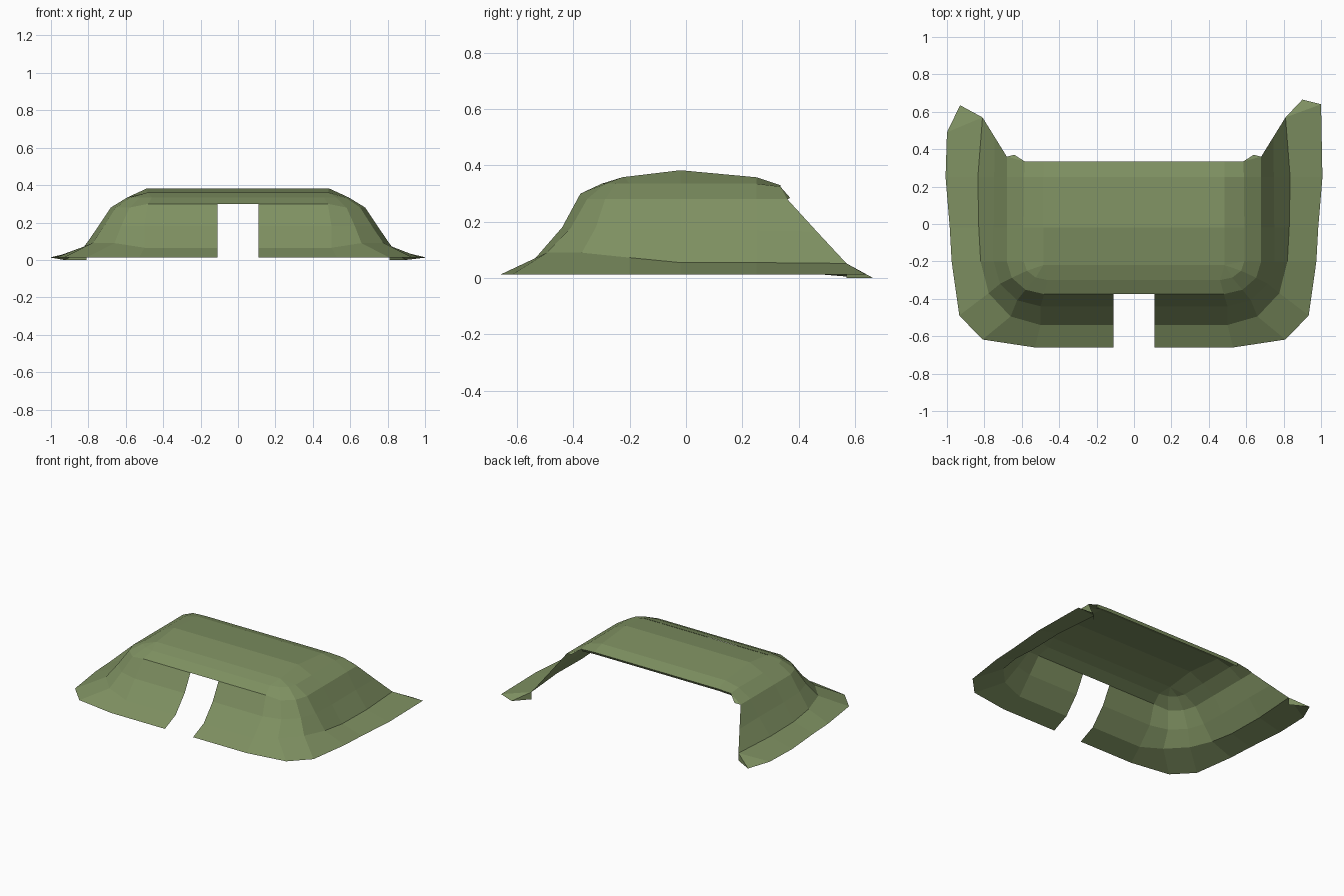
import bpy
import bmesh
from math import sin, cos, radians

old = bpy.data.objects.get("Cube")
if old:
    bpy.data.objects.remove(old, do_unlink=True)

olive = bpy.data.materials.new("olive_canvas")
olive.use_nodes = True
colour = (0.21, 0.28, 0.12, 1)
olive.diffuse_color = colour
olive.node_tree.nodes["Principled BSDF"].inputs["Base Color"].default_value = colour
olive.node_tree.nodes["Principled BSDF"].inputs["Roughness"].default_value = 0.9

DOOR = 0.11          # half width of the doorway
SHOULDER = -0.2      # where the front corner turns into the side


def contour(front, corner, side, back, heights, fullness=1.0, crown=0.0, turn=SHOULDER):
    """Half of one U-shaped loop, from the middle of the front to the open back."""
    z_front, z_corner, z_side, z_back = heights
    pts = [(0, front, z_front), (DOOR, front, z_front), (corner, front, z_front)]
    for a in (radians(30), radians(60)):
        pts.append((corner + (side - corner) * sin(a) ** fullness,
                    turn - (turn - front) * cos(a) ** fullness, z_corner))
    pts.append((side, turn, (z_corner + z_side) / 2))
    back_x, back_y = back
    pts.append((side + 0.01 * (back_x > 0.8), -0.02, z_side + crown))
    pts.append(((side + back_x) / 2 + 0.02 * (back_x > 0.8), 0.25, z_side))
    pts.append((back_x, back_y, z_back))
    return pts


def canopy_contours(hem_back):
    return [
        contour(-0.66, 0.53, 0.975, hem_back, (0.012,) * 4, fullness=0.67),
        contour(-0.54, 0.50, 0.82, (0.81, 0.57), (0.065, 0.09, 0.055, 0.052)),
        contour(-0.44, 0.50, 0.75, (0.745, 0.465), (0.18, 0.18, 0.17, 0.165)),
        contour(-0.375, 0.48, 0.68, (0.68, 0.36), (0.30, 0.28, 0.28, 0.28)),
        contour(-0.30, 0.46, 0.59, (0.585, 0.335), (0.335, 0.335, 0.335, 0.325)),
        contour(-0.22, 0.485, 0.485, (0.485, 0.335), (0.36, 0.36, 0.358, 0.33),
                crown=0.025, turn=-0.22),
    ]


bm = bmesh.new()


def face(points, s):
    """Add a face on the side s, dropping repeated corners."""
    pts = list(dict.fromkeys(points))
    if len(pts) < 3:
        return
    if s < 0:
        pts.reverse()
    bm.faces.new([bm.verts.new((s * x, y, z)) for x, y, z in pts])


# Each half: the left and right rear corners of the hem differ slightly
halves = {1: ((1.0, 0.64), (0.90, 0.665, 0.0)),
          -1: ((1.0, 0.49), (0.93, 0.635, 0.0))}
for s, (hem_back, tip) in halves.items():
    rings = canopy_contours(hem_back)
    # Walls and shoulders, leaving the doorway open below the fourth contour
    for level, (low, high) in enumerate(zip(rings, rings[1:])):
        for k in range(0 if level >= 3 else 1, len(low) - 1):
            face((low[k], low[k + 1], high[k + 1], high[k]), s)
    # Roof panel out to the centre line
    roof = rings[-1][5:]
    for a, b in zip(roof, roof[1:]):
        face((a, b, (0,) + b[1:], (0,) + a[1:]), s)
    # Narrow turned-down lip along the rear edge of the roof
    rear = [rings[4][-1], rings[5][-1], (0,) + rings[5][-1][1:]]
    for a, b in zip(rear, rear[1:]):
        face((a, (a[0], a[1] - 0.01, a[2] - 0.018),
              (b[0], b[1] - 0.01, b[2] - 0.018), b), s)
    # Small gusset at the rear shoulder
    face((rings[4][-1], rings[3][-1], (0.64, 0.37, 0.285)), s)
    # Pointed foot with its folded inner edge
    foot = rings[1][-1]
    face((foot, rings[0][-1], tip), s)
    face((foot, tip, (foot[0], foot[1], 0.0)), s)

bmesh.ops.remove_doubles(bm, verts=bm.verts, dist=0.0005)
mesh = bpy.data.meshes.new("canvas_canopy")
bm.to_mesh(mesh)
bm.free()
mesh.materials.append(olive)
canopy = bpy.data.objects.new("canvas_canopy", mesh)
bpy.context.collection.objects.link(canopy)
